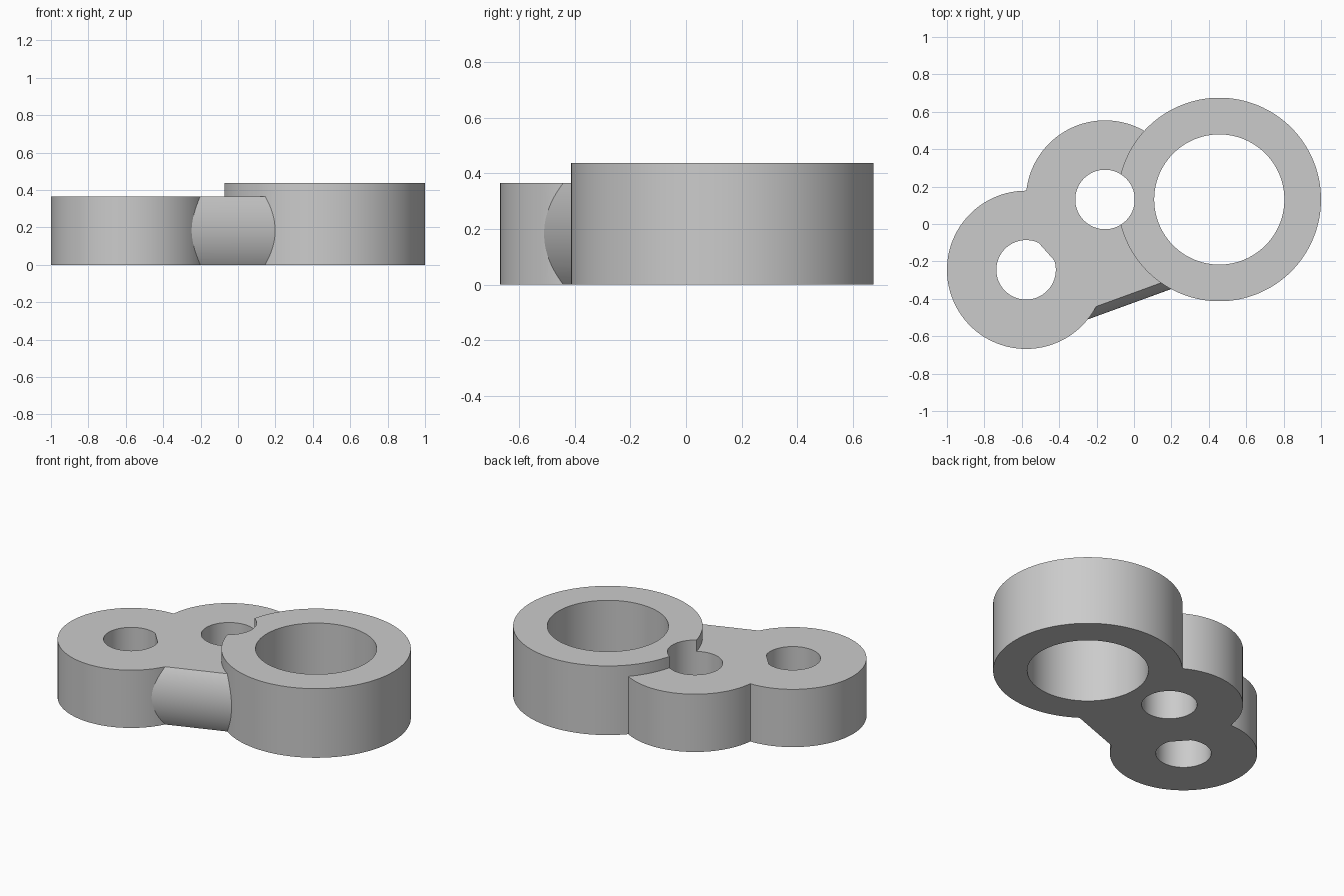
import bpy, bmesh
from math import sin, cos, pi, sqrt
from mathutils import Vector, Matrix

if "Cube" in bpy.data.objects:
    bpy.data.objects.remove(bpy.data.objects["Cube"], do_unlink=True)

SEGMENTS = 128
LOW, HIGH = 0.366, 0.438
SMALL = Vector((-0.577, -0.245, 0))
MIDDLE = Vector((-0.155, 0.131, 0))
LARGE = Vector((0.456, 0.131, 0))

grey = bpy.data.materials.new("plain grey")
grey.use_nodes = True
colour = (0.6, 0.6, 0.6, 1)
grey.diffuse_color = colour
grey.node_tree.nodes["Principled BSDF"].inputs["Base Color"].default_value = colour


def prism(name, outline, depth):
    """Extrude a closed outline of 3D points along a vector."""
    bm = bmesh.new()
    face = bm.faces.new([bm.verts.new(p) for p in outline])
    extruded = bmesh.ops.extrude_face_region(bm, geom=[face], use_keep_orig=True)
    top = [v for v in extruded["geom"] if isinstance(v, bmesh.types.BMVert)]
    bmesh.ops.translate(bm, verts=top, vec=depth)
    bmesh.ops.recalc_face_normals(bm, faces=bm.faces)
    mesh = bpy.data.meshes.new(name)
    bm.to_mesh(mesh)
    bm.free()
    mesh.materials.append(grey)
    obj = bpy.data.objects.new(name, mesh)
    bpy.context.collection.objects.link(obj)
    return obj


def ring(radius, count=SEGMENTS):
    return [Vector((radius * cos(2 * pi * i / count), radius * sin(2 * pi * i / count), 0))
            for i in range(count)]


def disc(name, centre, radius, bottom, top):
    base = centre + Vector((0, 0, bottom))
    return prism(name, [base + p for p in ring(radius)], Vector((0, 0, top - bottom)))


def combine(body, part, operation):
    mod = body.modifiers.new(operation.lower(), "BOOLEAN")
    mod.operation = operation
    mod.solver = "EXACT"
    mod.object = part
    bpy.context.view_layer.objects.active = body
    bpy.ops.object.modifier_apply(modifier=mod.name)
    bpy.data.objects.remove(part, do_unlink=True)


# Three overlapping bosses
body = disc("linked_bosses", LARGE, 0.544, 0, HIGH)
combine(body, disc("middle_boss", MIDDLE, 0.423, 0, LOW), "UNION")
combine(body, disc("small_boss", SMALL, 0.423, 0, LOW), "UNION")

# Round-sided web between the small and large bosses, flat above and below
web_radius = 0.362
along = LARGE - SMALL
side = along.normalized().cross(Vector((0, 0, 1)))
half = LOW / 2
limit = Vector((sqrt(web_radius ** 2 - half ** 2), half)).angle(Vector((1, 0)))
section = []
for start in (0, pi):
    for i in range(33):
        a = start - limit + 2 * limit * i / 32
        section.append(SMALL + side * web_radius * cos(a)
                       + Vector((0, 0, half + web_radius * sin(a))))
combine(body, prism("web", section, along), "UNION")

# Through bores
combine(body, disc("large_bore", LARGE, 0.348, -0.1, 0.6), "DIFFERENCE")
combine(body, disc("middle_bore", MIDDLE, 0.159, -0.1, 0.6), "DIFFERENCE")

# Small bore, with a flat on the side facing the middle boss
toward = (MIDDLE - SMALL).normalized()
flat = [p - toward * max(0, p.dot(toward) - 0.146) for p in ring(0.159)]
base = SMALL - Vector((0, 0, 0.1))
combine(body, prism("small_bore", [base + p for p in flat], Vector((0, 0, 0.7))), "DIFFERENCE")

# Smooth walls with crisp rims
bpy.ops.object.select_all(action="DESELECT")
body.select_set(True)
bpy.context.view_layer.objects.active = body
bpy.ops.object.shade_smooth_by_angle(angle=pi / 6)
